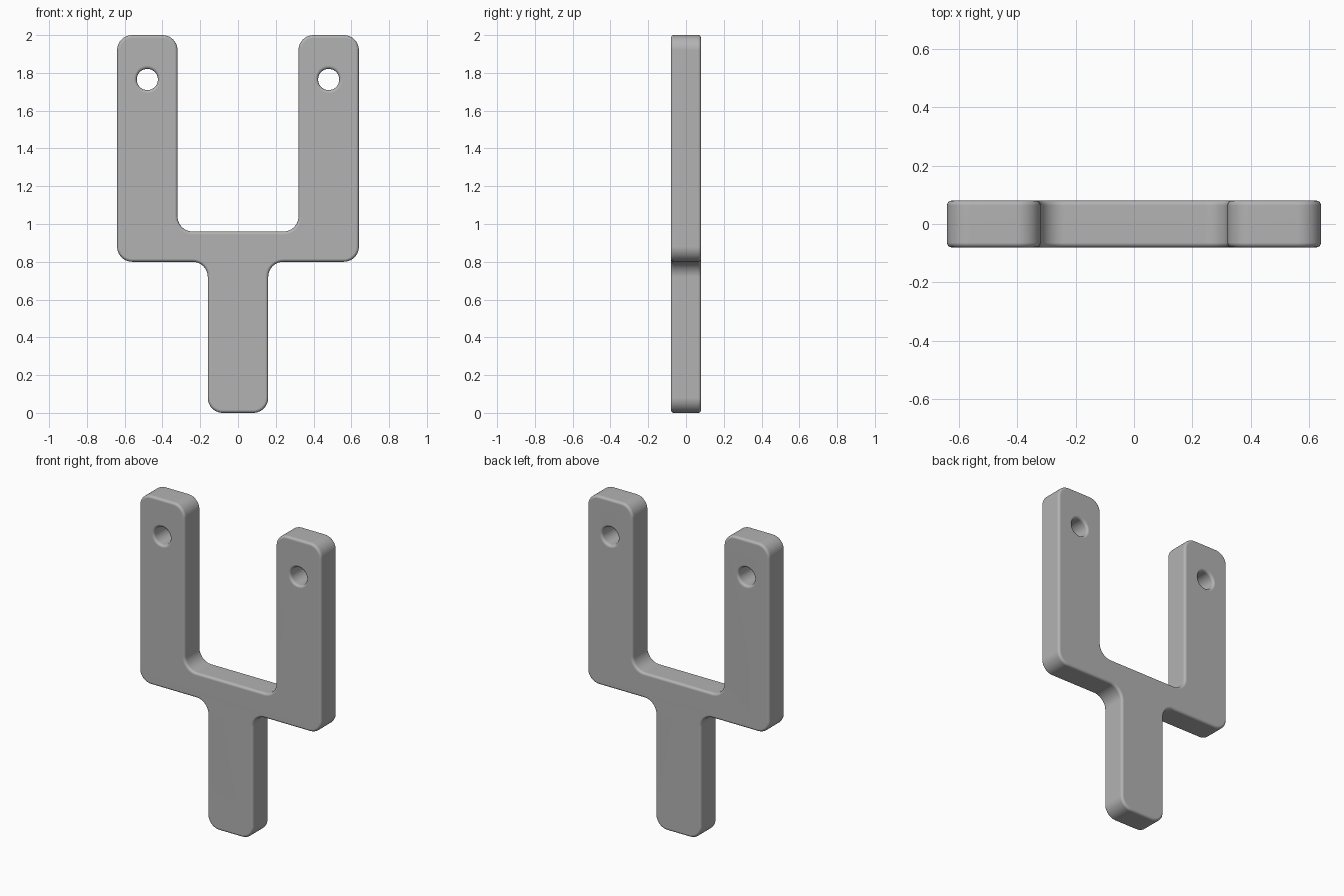
import bpy, bmesh
from math import sin, cos, pi, radians
from mathutils import Matrix

if "Cube" in bpy.data.objects:
    bpy.data.objects.remove(bpy.data.objects["Cube"], do_unlink=True)

HALF = 0.08      # half thickness of the plate
CORNER = 0.08    # outline corner radius
EDGE = 0.016     # rounding of the rims
HOLE = 0.056     # hole radius
HOLE_X, HOLE_Z = 0.48, 1.765

grey = bpy.data.materials.new("plain_grey")
grey.use_nodes = True
colour = (0.45, 0.45, 0.45, 1)
grey.diffuse_color = colour
grey.node_tree.nodes["Principled BSDF"].inputs["Base Color"].default_value = colour


def to_object(name, bm):
    bmesh.ops.recalc_face_normals(bm, faces=bm.faces)
    mesh = bpy.data.meshes.new(name)
    bm.to_mesh(mesh)
    bm.free()
    mesh.materials.append(grey)
    obj = bpy.data.objects.new(name, mesh)
    bpy.context.collection.objects.link(obj)
    return obj


# Fork plate: half outline, mirrored, extruded, corners rounded
half = [(0.16, 0), (0.16, 0.8), (0.64, 0.8), (0.64, 2), (0.32, 2), (0.32, 0.96)]
outline = half + [(-x, z) for x, z in reversed(half)]
bm = bmesh.new()
face = bm.faces.new([bm.verts.new((x, -HALF, z)) for x, z in outline])
new = bmesh.ops.extrude_face_region(bm, geom=[face])["geom"]
bmesh.ops.translate(bm, vec=(0, 2 * HALF, 0),
                    verts=[v for v in new if isinstance(v, bmesh.types.BMVert)])
across = [e for e in bm.edges if abs(e.verts[0].co.y - e.verts[1].co.y) > HALF]
bmesh.ops.bevel(bm, geom=across, offset=CORNER, offset_type='OFFSET',
                segments=10, profile=0.5, affect='EDGES')
plate = to_object("fork_plate", bm)

# Rounded rims
rim = plate.modifiers.new("rounded_rims", 'BEVEL')
rim.width = EDGE
rim.segments = 4
rim.limit_method = 'ANGLE'
rim.angle_limit = radians(50)
rim.use_clamp_overlap = False

# Hole cutters: spindles that flare out at both plate faces
flare = [(HOLE + EDGE * (1 - cos(a)), HALF - EDGE + EDGE * sin(a))
         for a in (i * pi / 8 for i in range(5))]
flare.append((HOLE + EDGE, HALF + 0.05))
profile = [(r, -y) for r, y in reversed(flare)] + flare
cutters = []
for side, label in ((1, "left"), (-1, "right")):
    bm = bmesh.new()
    rings = []
    for r, y in profile:
        ring = bmesh.ops.create_circle(
            bm, segments=48, radius=r,
            matrix=Matrix.Translation((side * HOLE_X, y, HOLE_Z))
            @ Matrix.Rotation(pi / 2, 4, 'X'))["verts"]
        rings.append(ring)
    for a, b in zip(rings, rings[1:]):
        for i in range(len(a)):
            j = (i + 1) % len(a)
            bm.faces.new((a[i], a[j], b[j], b[i]))
    bm.faces.new(rings[0])
    bm.faces.new(rings[-1])
    cutter = to_object(label + "_hole_cutter", bm)
    for p in cutter.data.polygons:
        p.use_smooth = True
    cutter.hide_render = True
    cutters.append(cutter)
    cut = plate.modifiers.new(label + "_hole", 'BOOLEAN')
    cut.operation = 'DIFFERENCE'
    cut.solver = 'EXACT'
    cut.object = cutter

# Bake the modifiers, drop the cutters, then smooth
bpy.ops.object.select_all(action='DESELECT')
plate.select_set(True)
bpy.context.view_layer.objects.active = plate
bpy.ops.object.convert(target='MESH')
for cutter in cutters:
    bpy.data.objects.remove(cutter, do_unlink=True)
bpy.ops.object.shade_smooth_by_angle(angle=radians(35))
flat = plate.modifiers.new("even_normals", 'WEIGHTED_NORMAL')
flat.keep_sharp = True
